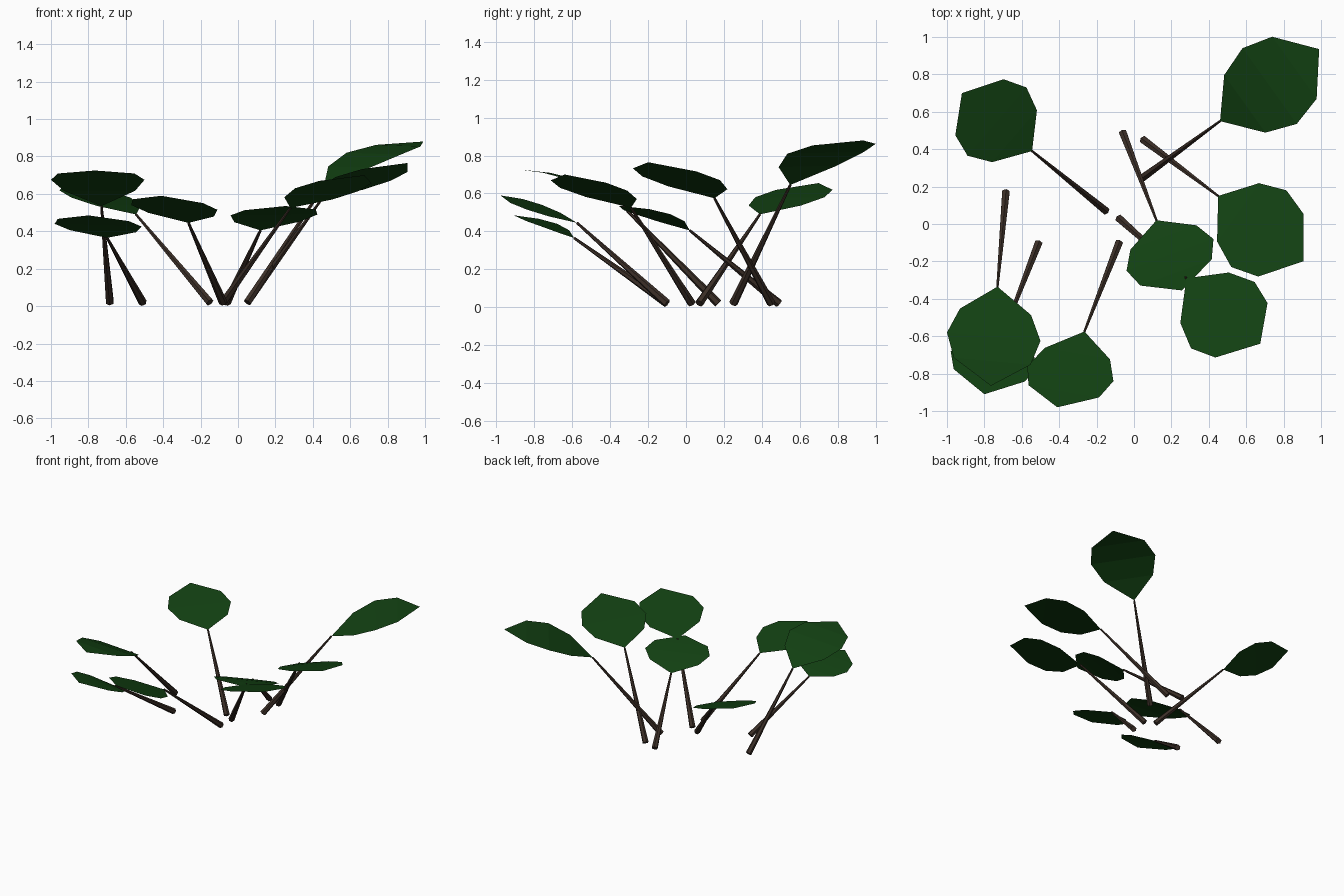
import bpy, bmesh
from mathutils import Vector as V

if "Cube" in bpy.data.objects:
    bpy.data.objects.remove(bpy.data.objects["Cube"])


def material(name, rgb):
    m = bpy.data.materials.new(name)
    m.diffuse_color = (*rgb, 1)
    m.use_nodes = True
    m.node_tree.nodes["Principled BSDF"].inputs["Base Color"].default_value = m.diffuse_color
    return m


GREEN = material("leaf green", (0.006, 0.052, 0.006))
BROWN = material("stem brown", (0.044, 0.028, 0.020))


def make_object(name, bm, mat):
    me = bpy.data.meshes.new(name)
    bm.to_mesh(me)
    bm.free()
    me.materials.append(mat)
    ob = bpy.data.objects.new(name, me)
    bpy.context.collection.objects.link(ob)
    return ob


def leaf(name, root, tip, left, right):
    """Arched eight-sided blade: three cross rows between root and tip."""
    root, tip, left, right = map(V, (root, tip, left, right))
    half = (left - right) / 2
    arch = (left + right) / 2 - (root + tip) / 2
    bm = bmesh.new()
    rows = [[bm.verts.new(root)]]
    for t, w, a in ((0.25, 0.76, 0.75), (0.5, 1.0, 1.0), (0.75, 0.82, 0.7)):
        mid = root.lerp(tip, t) + arch * a
        rows.append([bm.verts.new(mid + half * w), bm.verts.new(mid - half * w)])
    rows.append([bm.verts.new(tip)])
    for a, b in zip(rows, rows[1:]):
        bm.faces.new(a + b[::-1])
    bm.normal_update()
    for f in bm.faces:
        if f.normal.z < 0:
            f.normal_flip()
    make_object(name, bm, GREEN)


def stem(name, base, top):
    """Tapered six-sided stalk leaning from the ground to the leaf root."""
    base, top = V((*base, 0.02)), V(top)
    axis = top - base
    bm = bmesh.new()
    bmesh.ops.create_cone(bm, cap_ends=True, segments=6, radius1=0.023,
                          radius2=0.007, depth=axis.length)
    ob = make_object(name, bm, BROWN)
    ob.location = (base + top) / 2
    ob.rotation_mode = 'QUATERNION'
    ob.rotation_quaternion = axis.to_track_quat('Z', 'Y')


# Stem base, leaf root, leaf tip, left middle, right middle
PLANTS = [
    ((.05, .25), (.46, .55, .645), (.99, .935, .88), (.58, .94, .82), (.87, .535, .81)),
    ((-.15, .07), (-.545, .39, .49), (-.92, .70, .655), (-.575, .73, .58), (-.89, .365, .58)),
    ((-.685, .17), (-.73, -.335, .535), (-.765, -.865, .725), (-.5, -.625, .675), (-1, -.58, .675)),
    ((-.51, -.10), (-.70, -.59, .365), (-.80, -.91, .485), (-.515, -.76, .425), (-.98, -.68, .44)),
    ((-.08, -.10), (-.265, -.575, .445), (-.41, -.98, .59), (-.11, -.84, .515), (-.57, -.76, .54)),
    ((-.06, .49), (.12, .02, .405), (.255, -.355, .535), (.425, -.08, .49), (-.04, -.25, .485)),
    ((.05, .45), (.45, .15, .575), (.905, -.20, .765), (.815, .18, .67), (.52, -.23, .69)),
    ((-.08, .03), (.28, -.29, .525), (.675, -.64, .70), (.645, -.31, .615), (.305, -.665, .63)),
]
for i, (base, root, tip, left, right) in enumerate(PLANTS, 1):
    stem(f"stem_{i}", base, root)
    leaf(f"leaf_{i}", root, tip, left, right)
